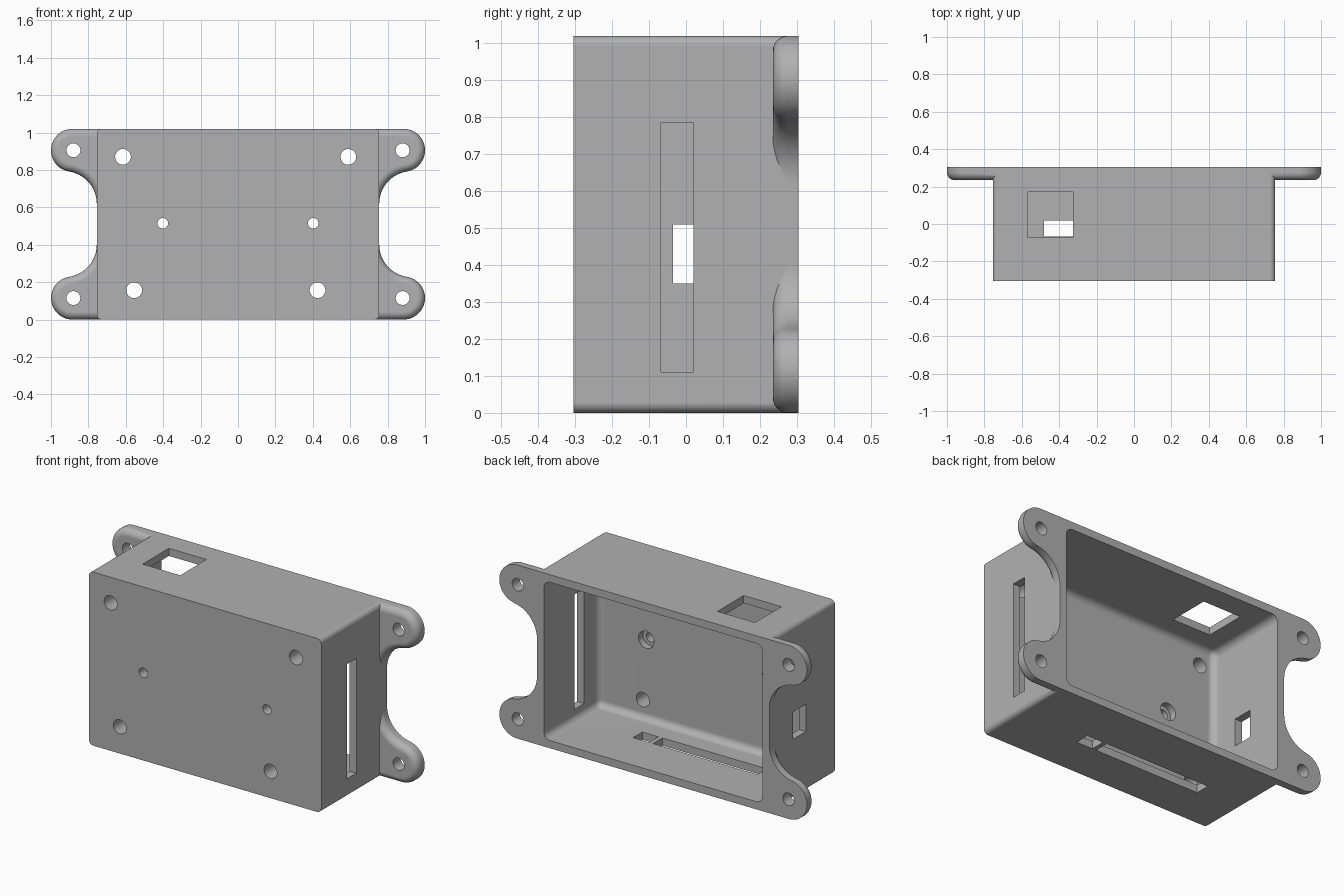
import bpy
import bmesh
from math import sin, cos, pi, radians, sqrt, atan2
from mathutils import Matrix, Vector

if "Cube" in bpy.data.objects:
    bpy.data.objects.remove(bpy.data.objects["Cube"])

W, D, H = 0.755, 0.305, 1.02      # half width, half depth, height
MID = H / 2
EAR_X, EAR_R = 0.885, 0.115       # mounting ear centre and radius
EAR_Z = H - EAR_R

grey = bpy.data.materials.new("light grey plastic")
grey.use_nodes = True
grey.diffuse_color = (0.44, 0.44, 0.44, 1)
grey.node_tree.nodes["Principled BSDF"].inputs["Base Color"].default_value = (0.44, 0.44, 0.44, 1)


def to_object(name, bm):
    bmesh.ops.recalc_face_normals(bm, faces=bm.faces[:])
    mesh = bpy.data.meshes.new(name)
    bm.to_mesh(mesh)
    bm.free()
    mesh.materials.append(grey)
    obj = bpy.data.objects.new(name, mesh)
    bpy.context.collection.objects.link(obj)
    return obj


def block(name, x, y, z, radius=0, only_depth_edges=False):
    """Box between limits, optionally with rounded edges."""
    bm = bmesh.new()
    bmesh.ops.create_cube(bm, size=1)
    for v in bm.verts:
        v.co = Vector([lim[0] if c < 0 else lim[1] for c, lim in zip(v.co, (x, y, z))])
    if radius:
        edges = [e for e in bm.edges if not only_depth_edges
                 or abs(e.verts[0].co.y - e.verts[1].co.y) > 0.01]
        bmesh.ops.bevel(bm, geom=edges, offset=radius, segments=6, profile=0.5, affect='EDGES')
    return to_object(name, bm)


def drill(x, z, radius, y0, y1):
    """Cylinder along y."""
    bm = bmesh.new()
    place = Matrix.Translation((x, (y0 + y1) / 2, z)) @ Matrix.Rotation(pi / 2, 4, 'X')
    bmesh.ops.create_cone(bm, cap_ends=True, segments=40, radius1=radius, radius2=radius,
                          depth=y1 - y0, matrix=place)
    return to_object("drill", bm)


def combine(target, tool, operation):
    mod = target.modifiers.new("combine", 'BOOLEAN')
    mod.operation, mod.solver, mod.object = operation, 'EXACT', tool
    bpy.context.view_layer.objects.active = target
    bpy.ops.object.modifier_apply(modifier=mod.name)
    bpy.data.objects.remove(tool)


def arc(cx, cz, r, a0, a1, n):
    return [(cx + r * cos(a0 + (a1 - a0) * i / n), cz + r * sin(a0 + (a1 - a0) * i / n))
            for i in range(n + 1)]


def flange():
    """Back plate with four ears, its front rim rounded over."""
    neck_r = 0.175
    neck_x = W + neck_r
    neck_z = EAR_Z - sqrt((EAR_R + neck_r) ** 2 - (neck_x - EAR_X) ** 2)
    join = atan2(neck_z - EAR_Z, neck_x - EAR_X)
    quarter = arc(EAR_X, EAR_Z, EAR_R, pi / 2, join, 24)
    quarter += arc(neck_x, neck_z, neck_r, join + pi, pi, 14)[1:]
    side = quarter + [(x, H - z) for x, z in reversed(quarter)]
    outline = side + [(-x, z) for x, z in reversed(side)]
    bm = bmesh.new()
    back = bm.faces.new([bm.verts.new((x, D, z)) for x, z in outline])
    front = bmesh.ops.extrude_face_region(bm, geom=[back])["geom"]
    verts = [g for g in front if isinstance(g, bmesh.types.BMVert)]
    bmesh.ops.translate(bm, verts=verts, vec=(0, -0.07, 0))
    if not any(all(abs(v.co.y - D) < 1e-5 for v in f.verts) for f in bm.faces):
        bm.faces.new([v for v in bm.verts if abs(v.co.y - D) < 1e-5])
    rim = [e for e in bm.edges if all(v.co.y < D - 0.05 for v in e.verts)]
    bmesh.ops.bevel(bm, geom=rim, offset=0.04, segments=6, profile=0.5, affect='EDGES')
    return to_object("flange", bm)


# Outer shell with mounting flange, hollowed from the back
case = block("enclosure", (-W, W), (-D, D), (0, H), 0.028, True)
combine(case, flange(), 'UNION')
combine(case, block("cavity", (-0.71, 0.71), (-0.205, 0.6), (0.045, H - 0.045), 0.04), 'DIFFERENCE')

# Rectangular ports in the side, top and bottom walls
ports = [
    ((0.65, 0.85), (-0.068, 0.02), (0.11, 0.785)),
    ((-0.85, -0.65), (-0.035, 0.083), (0.35, 0.51)),
    ((-0.57, -0.325), (-0.072, 0.172), (0.9, 1.1)),
    ((-0.48, 0.2), (-0.066, 0.02), (-0.1, 0.1)),
    ((0.225, 0.33), (-0.066, 0.02), (-0.1, 0.1)),
]
for x, y, z in ports:
    combine(case, block("port", x, y, z), 'DIFFERENCE')

# Front panel holes
for x, z in ((-0.615, 0.87), (0.59, 0.87), (-0.555, 0.157), (0.425, 0.157)):
    combine(case, drill(x, z, 0.042, -0.4, -0.1), 'DIFFERENCE')

for s in (-1, 1):
    # Small screw holes with wider recess inside
    combine(case, drill(s * 0.402, 0.515, 0.028, -0.4, -0.1), 'DIFFERENCE')
    combine(case, drill(s * 0.402, 0.515, 0.05, -0.245, -0.1), 'DIFFERENCE')
    # Ear holes
    for z in (EAR_Z, H - EAR_Z):
        combine(case, drill(s * 0.88, z, 0.037, 0.1, 0.5), 'DIFFERENCE')

# Smooth fillets, crisp edges
bpy.ops.object.select_all(action='DESELECT')
case.select_set(True)
bpy.context.view_layer.objects.active = case
bpy.ops.object.shade_smooth_by_angle(angle=radians(32))
weighted = case.modifiers.new("even shading", 'WEIGHTED_NORMAL')
weighted.keep_sharp = True
